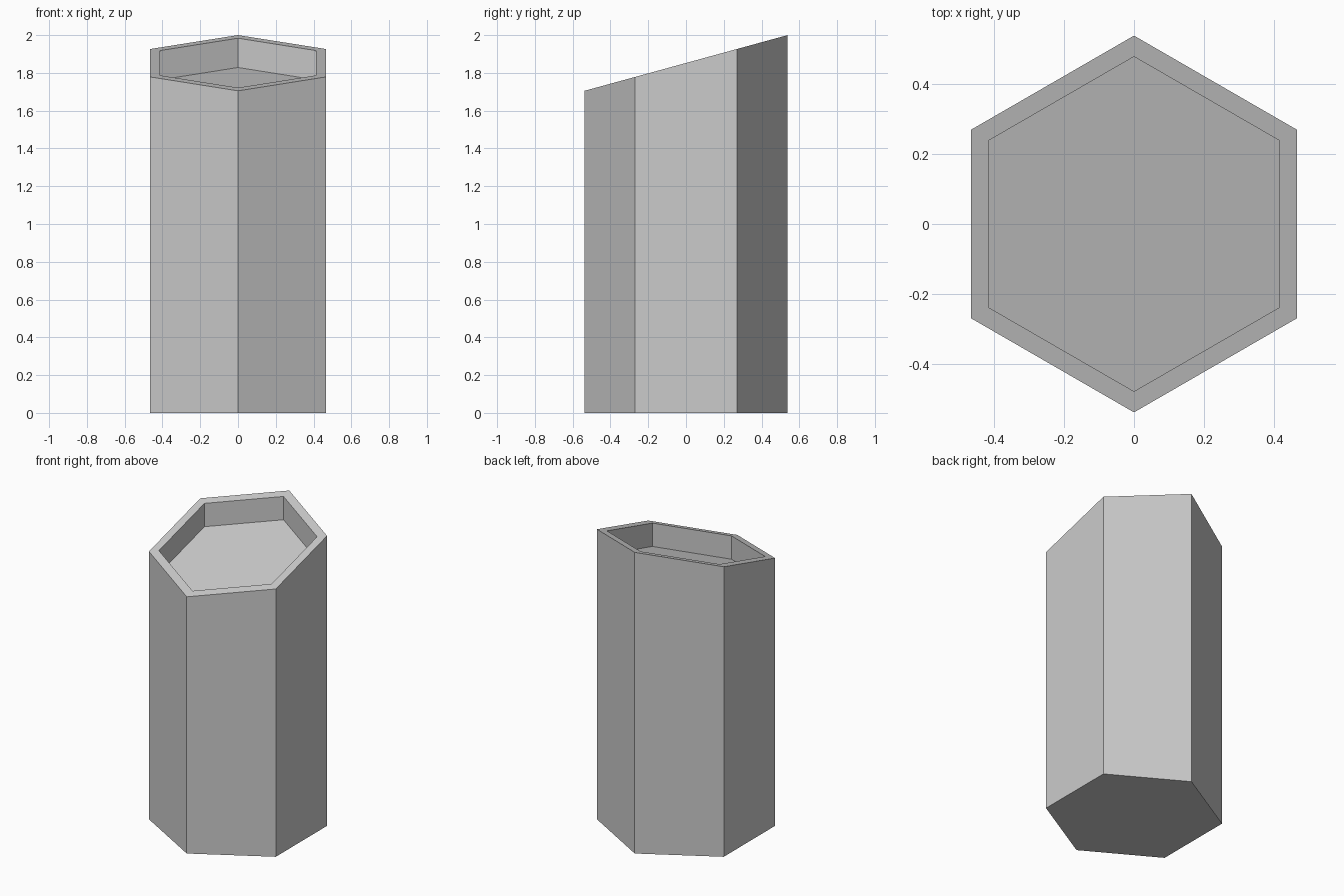
import bpy, bmesh
from math import sin, cos, pi

if "Cube" in bpy.data.objects:
    bpy.data.objects.remove(bpy.data.objects["Cube"])

R_OUT, R_IN = 0.538, 0.478        # hexagon corner radii
SLOPE, MID_Z, DEPTH = 0.2742, 1.8525, 0.155

bm = bmesh.new()


def ring(radius, height):
    """Hexagon with corners on the y axis; height is a function of y."""
    pts = [(radius * sin(i * pi / 3), -radius * cos(i * pi / 3)) for i in range(6)]
    return [bm.verts.new((x, y, height(y))) for x, y in pts]


# Rings from the base, up the wall, over the slanted rim and down to the floor
rings = [
    ring(R_OUT, lambda y: 0),
    ring(R_OUT, lambda y: MID_Z + SLOPE * y),
    ring(R_IN, lambda y: MID_Z + SLOPE * y),
    ring(R_IN, lambda y: MID_Z + SLOPE * y - DEPTH),
]
for low, high in zip(rings, rings[1:]):
    for i in range(6):
        j = (i + 1) % 6
        bm.faces.new((low[i], low[j], high[j], high[i]))

# Flat base and slanted recess floor
bm.faces.new(rings[0][::-1])
bm.faces.new(rings[-1])
bmesh.ops.recalc_face_normals(bm, faces=bm.faces)

mesh = bpy.data.meshes.new("hexagonal_column")
bm.to_mesh(mesh)
bm.free()
column = bpy.data.objects.new("hexagonal_column", mesh)
bpy.context.collection.objects.link(column)
